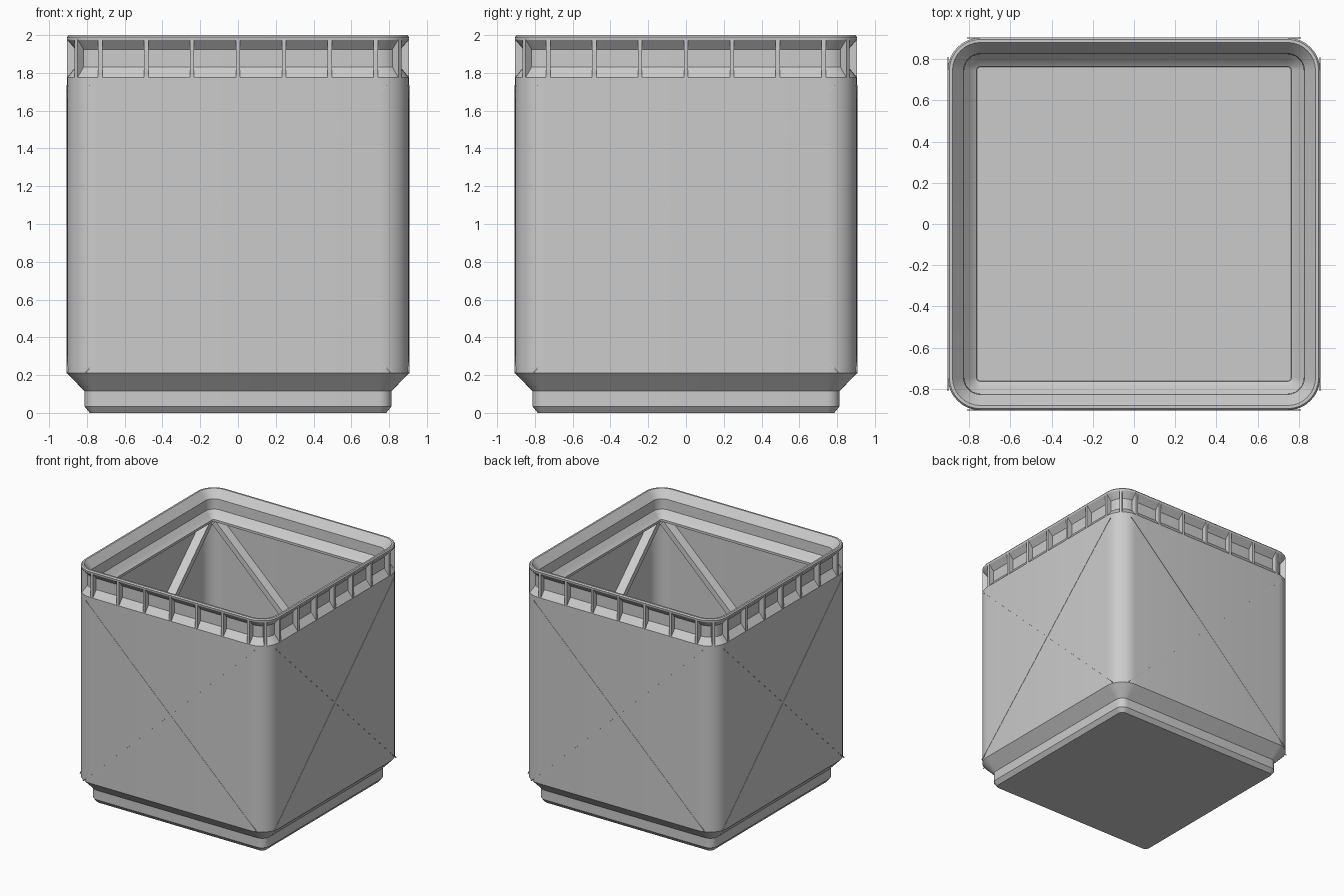
import bpy, bmesh, math
from mathutils import Vector, Matrix

if "Cube" in bpy.data.objects:
    bpy.data.objects.remove(bpy.data.objects["Cube"])

CORE = 0.745          # centre of the rounded corners
SEG = 8               # facets per corner

grey = bpy.data.materials.new("plain_grey")
grey.diffuse_color = (0.6, 0.6, 0.6, 1)
grey.use_nodes = True
grey.node_tree.nodes["Principled BSDF"].inputs["Base Color"].default_value = grey.diffuse_color


def finish(bm, name, smooth=False):
    bmesh.ops.recalc_face_normals(bm, faces=bm.faces)
    mesh = bpy.data.meshes.new(name)
    bm.to_mesh(mesh)
    bm.free()
    mesh.materials.append(grey)
    obj = bpy.data.objects.new(name, mesh)
    bpy.context.collection.objects.link(obj)
    if smooth:
        bpy.ops.object.select_all(action='DESELECT')
        obj.select_set(True)
        bpy.context.view_layer.objects.active = obj
        bpy.ops.object.shade_smooth_by_angle(angle=math.radians(25))
    return obj


def ring(bm, half, z):
    """Rounded square, offset from a common corner centre."""
    r = max(half - CORE, 0.012)
    c = half - r
    verts = []
    for q in range(4):
        base = q * math.pi / 2
        mid = base + math.pi / 4
        cx, cy = c * math.copysign(1, math.cos(mid)), c * math.copysign(1, math.sin(mid))
        for i in range(SEG + 1):
            a = base + i * math.pi / 2 / SEG
            verts.append(bm.verts.new((cx + r * math.cos(a), cy + r * math.sin(a), z)))
    return verts


def prism(bm, outline, width, matrix):
    """Extrude an (x, z) outline symmetrically along y, then place it."""
    sides = [[bm.verts.new(matrix @ Vector((x, s * width / 2, z))) for x, z in outline]
             for s in (-1, 1)]
    bm.faces.new(sides[0])
    bm.faces.new(sides[1][::-1])
    n = len(outline)
    for i in range(n):
        j = (i + 1) % n
        bm.faces.new((sides[0][i], sides[0][j], sides[1][j], sides[1][i]))


# Container shell: foot, outer wall, recessed belt, rim, nesting seat, inner wall, floor
profile = [(0.785, 0), (0.813, 0.035), (0.813, 0.115), (0.905, 0.21), (0.905, 1.775),
           (0.86, 1.83), (0.86, 1.925), (0.903, 1.975), (0.905, 1.99), (0.897, 2.0),
           (0.882, 2.0), (0.828, 1.935), (0.825, 1.85), (0.798, 1.82), (0.78, 1.80),
           (0.765, 1.79), (0.765, 1.77), (0.87, 1.73), (0.87, 0.235), (0.78, 0.14),
           (0.775, 0.06), (0.763, 0.05)]
bm = bmesh.new()
rings = [ring(bm, h, z) for h, z in profile]
for a, b in zip(rings, rings[1:]):
    for i in range(len(a)):
        j = (i + 1) % len(a)
        bm.faces.new((a[i], a[j], b[j], b[i]))
bm.faces.new(rings[0])
bm.faces.new(rings[-1])
finish(bm, "container_shell", smooth=True)

# Upright ribs dividing the belt into pockets, plus one on every corner
rib = [(0.159, 1.776), (0.1, 1.825), (0.1, 1.935), (0.159, 1.98)]
bm = bmesh.new()
for q in range(4):
    turn = Matrix.Rotation(q * math.pi / 2, 4, 'Z')
    for k in range(-3, 4):
        prism(bm, rib, 0.022, turn @ Matrix.Translation((CORE, k * 0.243, 0)))
    prism(bm, rib, 0.022, turn @ Matrix.Translation((CORE, CORE, 0))
          @ Matrix.Rotation(math.pi / 4, 4, 'Z'))
finish(bm, "rim_ribs")


def crosses(name, inner, outer, inner_width, outer_width, low, high):
    """Diagonal bars crossing on each of the four walls."""
    bm = bmesh.new()
    for q in range(4):
        turn = Matrix.Rotation(q * math.pi / 2, 4, 'Z')
        for s in (-1, 1):
            p, e = Vector((0, s * low[0], low[1])), Vector((0, -s * high[0], high[1]))
            d = (e - p).normalized()
            side = d.cross(Vector((1, 0, 0)))
            ends = []
            for c in (p, e):
                ends.append([bm.verts.new(turn @ (c + Vector((x, 0, 0)) + side * w / 2))
                             for x, w in ((inner, -inner_width), (inner, inner_width),
                                          (outer, outer_width), (outer, -outer_width))])
            bm.faces.new(ends[0])
            bm.faces.new(ends[1][::-1])
            for i in range(4):
                j = (i + 1) % 4
                bm.faces.new((ends[0][i], ends[0][j], ends[1][j], ends[1][i]))
    finish(bm, name)


# Bracing inside the walls and the fine seams outside
crosses("inner_braces", 0.80, 0.875, 0.045, 0.065, (0.80, 0.23), (0.785, 1.74))
crosses("outer_seams", 0.90, 0.907, 0.006, 0.006, (0.81, 0.212), (0.785, 1.735))
